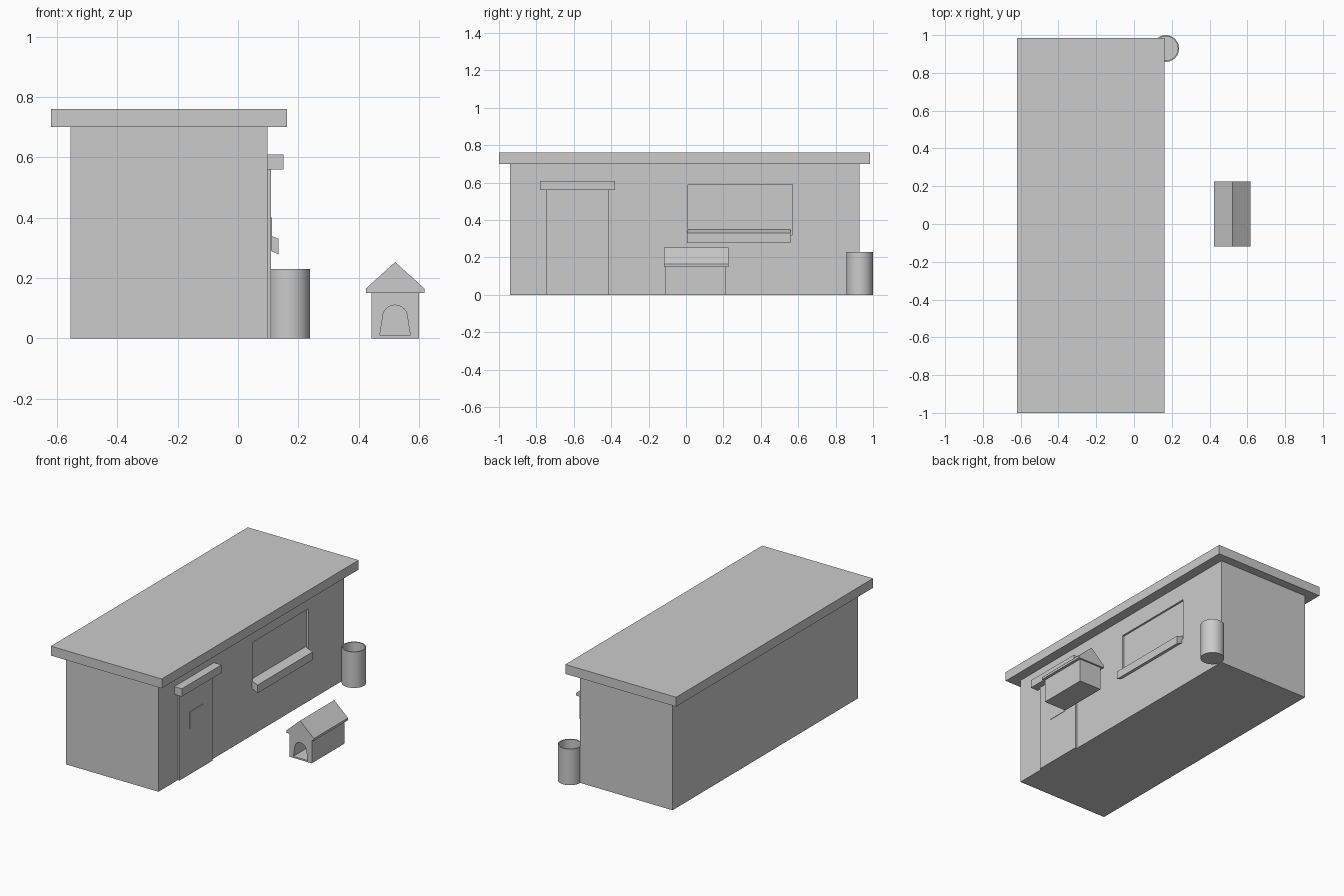
import bpy, bmesh, math

if "Cube" in bpy.data.objects:
    bpy.data.objects.remove(bpy.data.objects["Cube"])


def finish(name, bm):
    bmesh.ops.recalc_face_normals(bm, faces=bm.faces)
    me = bpy.data.meshes.new(name)
    bm.to_mesh(me)
    bm.free()
    ob = bpy.data.objects.new(name, me)
    bpy.context.collection.objects.link(ob)
    return ob


def prism(name, profile, y0, y1):
    """Extrude an x-z outline along y."""
    bm = bmesh.new()
    face = bm.faces.new([bm.verts.new((x, y0, z)) for x, z in profile])
    ext = bmesh.ops.extrude_face_region(bm, geom=[face])
    moved = [v for v in ext["geom"] if isinstance(v, bmesh.types.BMVert)]
    bmesh.ops.translate(bm, verts=moved, vec=(0, y1 - y0, 0))
    return finish(name, bm)


def box(name, x0, x1, y0, y1, z0, z1):
    return prism(name, [(x0, z0), (x1, z0), (x1, z1), (x0, z1)], y0, y1)


def cut(target, cutter):
    """Subtract the cutter and remove it."""
    mod = target.modifiers.new("opening", 'BOOLEAN')
    mod.operation = 'DIFFERENCE'
    mod.solver = 'EXACT'
    mod.object = cutter
    cutter.hide_render = True
    bpy.context.view_layer.objects.active = target
    bpy.ops.object.modifier_apply(modifier=mod.name)
    bpy.data.objects.remove(cutter)


# Building with a shallow window recess
walls = box("building_walls", -0.555, 0.097, -0.94, 0.928, 0, 0.70)
cut(walls, box("window_cutter", 0.085, 0.2, 0.01, 0.57, 0.32, 0.59))
box("building_roof", -0.62, 0.162, -1.0, 0.985, 0.70, 0.76)

# Door, sign and canopy
box("door", 0.09, 0.109, -0.745, -0.415, 0, 0.565)
box("door_sign", 0.105, 0.112, -0.645, -0.515, 0.295, 0.40)
box("door_canopy", 0.09, 0.15, -0.78, -0.38, 0.56, 0.61)

# Sloping window ledge
prism("window_ledge", [(0.08, 0.303), (0.135, 0.278), (0.135, 0.33), (0.08, 0.352)],
      0.005, 0.56)

# Open barrel, spun from a cup profile
bm = bmesh.new()
cup = [(0, 0), (0.071, 0), (0.071, 0.23), (0.064, 0.23), (0.064, 0.015), (0, 0.015)]
vs = [bm.verts.new((r, 0, z)) for r, z in cup]
es = [bm.edges.new(p) for p in zip(vs, vs[1:])]
bmesh.ops.spin(bm, geom=vs + es, cent=(0, 0, 0), axis=(0, 0, 1),
               angle=math.tau, steps=32)
bmesh.ops.remove_doubles(bm, verts=bm.verts, dist=1e-4)
barrel = finish("barrel", bm)
barrel.location = (0.168, 0.929, 0)
bpy.ops.object.select_all(action='DESELECT')
barrel.select_set(True)
bpy.context.view_layer.objects.active = barrel
bpy.ops.object.shade_smooth_by_angle(angle=math.radians(35))

# Kennel with an arched doorway
kennel = box("kennel_body", 0.442, 0.60, -0.113, 0.215, 0, 0.15)
arch = [(0.47, 0.01), (0.571, 0.01)]
arch += [(0.5205 + 0.041 * math.cos(a), 0.07 + 0.04 * math.sin(a))
         for a in (math.pi * i / 12 for i in range(13))]
cut(kennel, prism("arch_cutter", arch, -0.2, 0.20))
prism("kennel_roof", [(0.424, 0.15), (0.618, 0.15), (0.618, 0.165),
                      (0.521, 0.253), (0.424, 0.165)], -0.118, 0.226)
